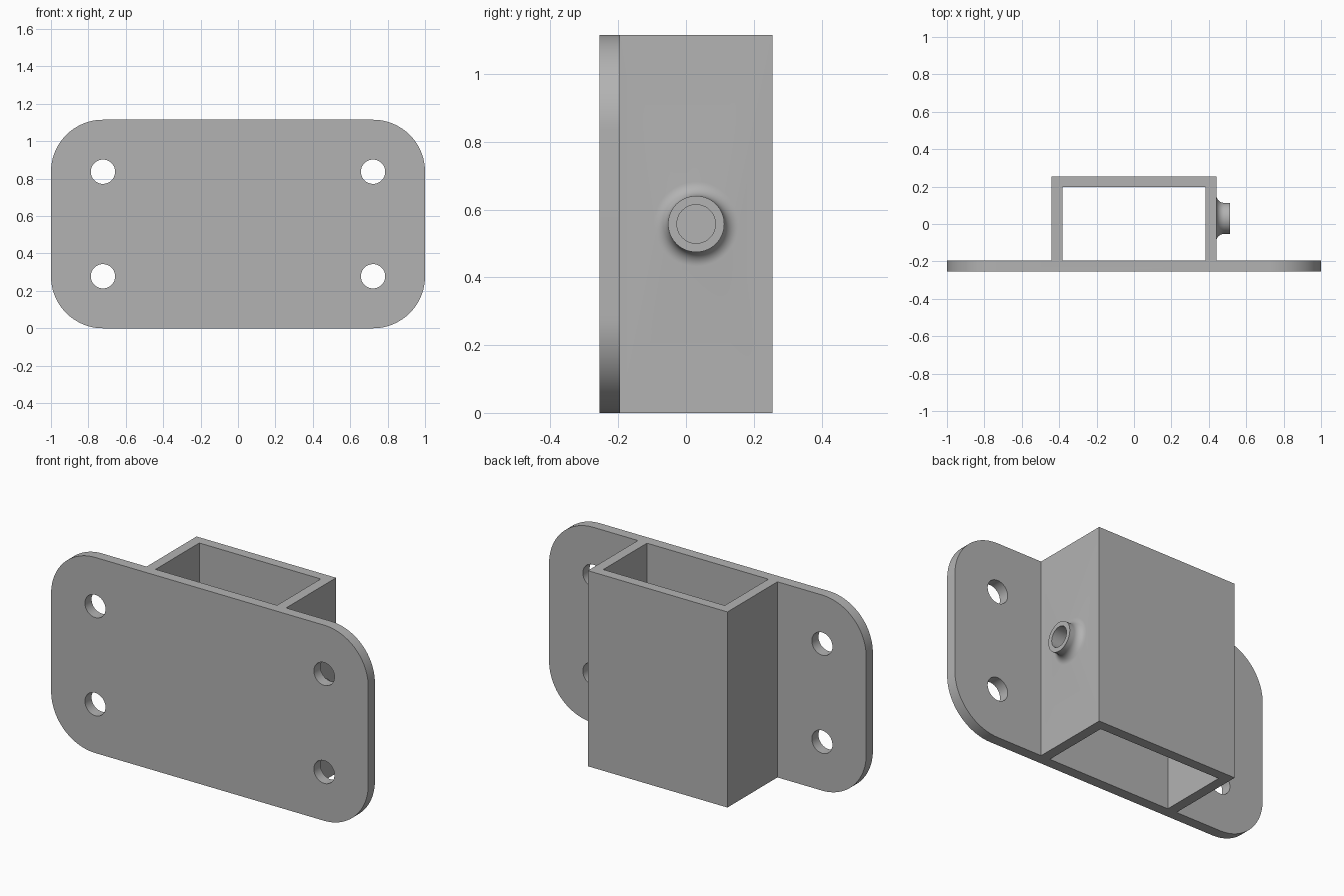
import bpy
import bmesh
from math import cos, sin, pi, radians
from mathutils import Matrix, Vector

if "Cube" in bpy.data.objects:
    bpy.data.objects.remove(bpy.data.objects["Cube"])

HEIGHT = 1.115
MID = HEIGHT / 2
FRONT, PLATE_BACK, BACK = -0.255, -0.195, 0.255
HALF_W, WALL = 0.44, 0.057
CORNER = 0.278
BOSS_Y, BOSS_R, BORE_R, BOSS_END, FILLET = 0.03, 0.083, 0.057, 0.512, 0.042

grey = bpy.data.materials.new("plain grey")
grey.use_nodes = True
grey.diffuse_color = (0.45, 0.45, 0.45, 1)
grey.node_tree.nodes["Principled BSDF"].inputs["Base Color"].default_value = (0.45, 0.45, 0.45, 1)


def make_object(name, bm):
    bmesh.ops.recalc_face_normals(bm, faces=bm.faces)
    mesh = bpy.data.meshes.new(name)
    bm.to_mesh(mesh)
    bm.free()
    mesh.materials.append(grey)
    obj = bpy.data.objects.new(name, mesh)
    bpy.context.collection.objects.link(obj)
    return obj


def extrude(name, points, direction):
    bm = bmesh.new()
    face = bm.faces.new([bm.verts.new(p) for p in points])
    new = bmesh.ops.extrude_face_region(bm, geom=[face])["geom"]
    verts = [g for g in new if isinstance(g, bmesh.types.BMVert)]
    bmesh.ops.translate(bm, verts=verts, vec=Vector(direction))
    return make_object(name, bm)


def cylinder(name, radius, length, centre, axis):
    bm = bmesh.new()
    turn = Vector((0, 0, 1)).rotation_difference(Vector(axis)).to_matrix().to_4x4()
    bmesh.ops.create_cone(bm, cap_ends=True, segments=48, radius1=radius, radius2=radius,
                          depth=length, matrix=Matrix.Translation(centre) @ turn)
    return make_object(name, bm)


def lathe_x(name, profile, y, z, steps=64):
    # Solid of revolution around a line parallel to x, capped at both ends
    bm = bmesh.new()
    rings = [[bm.verts.new((x, y + r * cos(2 * pi * i / steps), z + r * sin(2 * pi * i / steps)))
              for i in range(steps)] for x, r in profile]
    for a, b in zip(rings, rings[1:]):
        for i in range(steps):
            j = (i + 1) % steps
            bm.faces.new((a[i], a[j], b[j], b[i]))
    bm.faces.new(rings[0])
    bm.faces.new(rings[-1])
    return make_object(name, bm)


def combine(target, tool, operation):
    mod = target.modifiers.new("join", "BOOLEAN")
    mod.operation, mod.object, mod.solver = operation, tool, "EXACT"
    bpy.context.view_layer.objects.active = target
    bpy.ops.object.modifier_apply(modifier=mod.name)
    bpy.data.objects.remove(tool)


# Mounting plate with rounded corners
outline = []
for k, (sx, sz) in enumerate(((1, 1), (-1, 1), (-1, -1), (1, -1))):
    for i in range(25):
        a = pi / 2 * (k + i / 24)
        outline.append((sx * (1 - CORNER) + CORNER * cos(a), FRONT,
                        MID + sz * (MID - CORNER) + CORNER * sin(a)))
bracket = extrude("mounting_bracket", outline, (0, PLATE_BACK - FRONT, 0))

# U-shaped channel behind the plate, sunk slightly into it
inner, root = HALF_W - WALL, PLATE_BACK - 0.03
channel = extrude("channel", [(x, y, 0) for x, y in (
    (-HALF_W, root), (-HALF_W, BACK), (HALF_W, BACK), (HALF_W, root),
    (inner, root), (inner, BACK - WALL), (-inner, BACK - WALL), (-inner, root))],
    (0, 0, HEIGHT))
combine(bracket, channel, "UNION")

# Filleted boss on the left wall
profile = [(HALF_W - 0.03, BOSS_R + FILLET)]
for i in range(11):
    a = pi / 2 * i / 10
    profile.append((HALF_W + FILLET * (1 - cos(a)), BOSS_R + FILLET * (1 - sin(a))))
profile.append((BOSS_END, BOSS_R))
combine(bracket, lathe_x("boss", profile, BOSS_Y, MID), "UNION")

# Bore through the boss and wall
combine(bracket, cylinder("bore", BORE_R, 0.3, (HALF_W + 0.03, BOSS_Y, MID), (1, 0, 0)), "DIFFERENCE")

# Four screw holes, concentric with the corners
for sx in (-1, 1):
    for sz in (-1, 1):
        centre = (sx * (1 - CORNER), (FRONT + PLATE_BACK) / 2, MID + sz * (MID - CORNER))
        combine(bracket, cylinder("screw_hole", 0.065, 0.2, centre, (0, 1, 0)), "DIFFERENCE")

bpy.ops.object.select_all(action="DESELECT")
bracket.select_set(True)
bpy.context.view_layer.objects.active = bracket
bpy.ops.object.shade_smooth_by_angle(angle=radians(30))
